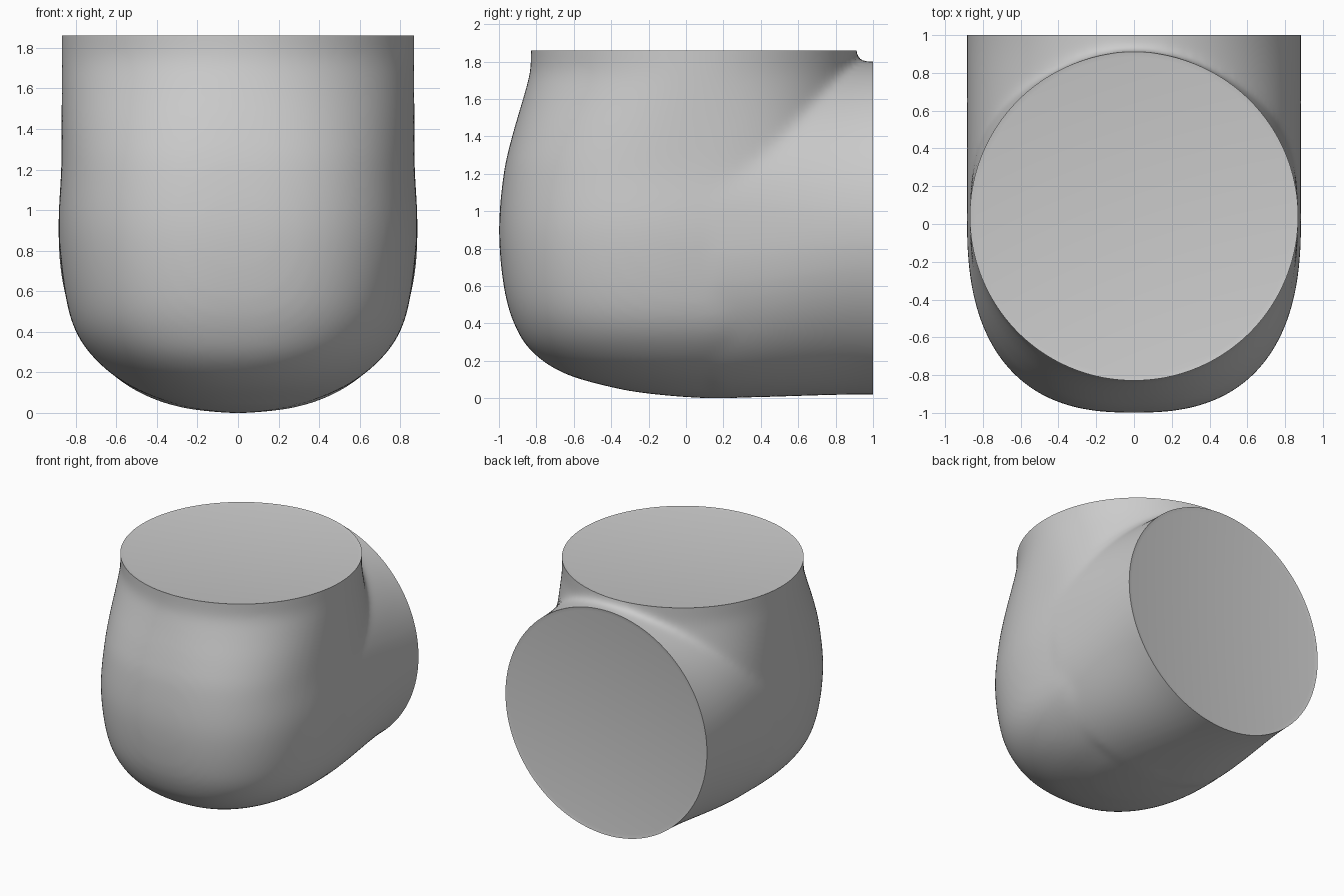
import bpy, bmesh, math
from mathutils import Vector

if "Cube" in bpy.data.objects:
    bpy.data.objects.remove(bpy.data.objects["Cube"])

N = 96


def loft(name, rings):
    """Skin a list of equal-length closed rings and close both ends."""
    bm = bmesh.new()
    vs = [[bm.verts.new(p) for p in r] for r in rings]
    for a, b in zip(vs, vs[1:]):
        for i in range(N):
            j = (i + 1) % N
            bm.faces.new((a[i], a[j], b[j], b[i]))
    bm.faces.new(vs[0])
    bm.faces.new(vs[-1])
    bmesh.ops.recalc_face_normals(bm, faces=bm.faces)
    me = bpy.data.meshes.new(name)
    bm.to_mesh(me)
    bm.free()
    ob = bpy.data.objects.new(name, me)
    bpy.context.collection.objects.link(ob)
    return ob


def spow(v, e):
    return math.copysign(abs(v) ** e, v)


def super_ring(n):
    """Unit superellipse points."""
    return [(spow(math.cos(2 * math.pi * i / N), 2 / n),
             spow(math.sin(2 * math.pi * i / N), 2 / n)) for i in range(N)]


def slice_ring(z, w, front, back, n):
    """Horizontal slice of the upright bulb."""
    c = 0.04 + 0.14 * max(0, 1 - z / 0.2)
    return [(w * u, c + (back - c if v > 0 else c - front) * v, z) for u, v in super_ring(n)]


def branch_ring(y):
    """Upright slice of the rear branch: full near the bulb, round at the mouth."""
    t = min(1, max(0, (y - 0.15) / 0.85))
    k = 1 - t * t * (3 - 2 * t)
    low = 0.02 - 0.018 * k
    mid = 0.91
    return [(0.885 * u, y, mid + (0.89 if v > 0 else mid - low) * v)
            for u, v in super_ring(2 + 0.4 * k)]


def catmull(keys, steps=5):
    """Smooth interpolation between key slices."""
    out = []
    for i in range(len(keys) - 1):
        p = [Vector(keys[max(0, min(len(keys) - 1, i + k))]) for k in (-1, 0, 1, 2)]
        for s in range(steps):
            t = s / steps
            out.append(0.5 * (2 * p[1] + (p[2] - p[0]) * t
                              + (2 * p[0] - 5 * p[1] + 4 * p[2] - p[3]) * t * t
                              + (3 * p[1] - p[0] - 3 * p[2] + p[3]) * t ** 3))
    return out + [Vector(keys[-1])]


# Upright bulb: z, half width, front y, back y, superellipse exponent
keys = [(0.0, 0.06, 0.11, 0.25, 2), (0.006, 0.12, 0.0, 0.3, 2), (0.02, 0.22, -0.16, 0.36, 2.05),
        (0.05, 0.34, -0.36, 0.42, 2.1), (0.13, 0.53, -0.645, 0.55, 2.25),
        (0.25, 0.69, -0.825, 0.65, 2.4), (0.4, 0.80, -0.92, 0.75, 2.5),
        (0.6, 0.855, -0.975, 0.85, 2.55), (0.9, 0.885, -1.0, 0.9, 2.55),
        (1.2, 0.872, -0.975, 0.91, 2.5), (1.4, 0.87, -0.93, 0.91, 2.35),
        (1.6, 0.87, -0.872, 0.91, 2.13), (1.74, 0.87, -0.835, 0.91, 2),
        (1.84, 0.87, -0.83, 0.91, 2), (2.0, 0.87, -0.83, 0.91, 2)]
body = loft("elbow_body", [slice_ring(*k) for k in catmull(keys)])

# Horizontal rear branch
branch = loft("rear_branch", [branch_ring(0.15 + 0.05 * i) for i in range(21)])

# Fuse, then remesh and smooth so the junction blends
m = body.modifiers.new("fuse", 'BOOLEAN')
m.operation, m.object, m.solver = 'UNION', branch, 'EXACT'
m = body.modifiers.new("remesh", 'REMESH')
m.mode, m.voxel_size = 'VOXEL', 0.022
m = body.modifiers.new("blend", 'SMOOTH')
m.factor, m.iterations = 0.5, 24
dg = bpy.context.evaluated_depsgraph_get()
mesh = bpy.data.meshes.new_from_object(body.evaluated_get(dg))
body.modifiers.clear()
body.data = mesh
bpy.data.objects.remove(branch)

# Trim both mouths flat and close each with a thin rim and cap
bm = bmesh.new()
bm.from_mesh(mesh)
for co, no in (((0, 0, 1.86), (0, 0, 1)), ((0, 1, 0), (0, 1, 0))):
    bmesh.ops.bisect_plane(bm, geom=bm.verts[:] + bm.edges[:] + bm.faces[:], dist=1e-5,
                           plane_co=co, plane_no=no, clear_outer=True)
    edges = [e for e in bm.edges if e.is_boundary]
    bmesh.ops.remove_doubles(bm, verts=list({v for e in edges for v in e.verts}), dist=0.002)
    edges = [e for e in bm.edges if e.is_boundary]
    caps = bmesh.ops.holes_fill(bm, edges=edges, sides=0)["faces"]
    bmesh.ops.recalc_face_normals(bm, faces=bm.faces)
    bmesh.ops.inset_individual(bm, faces=caps, thickness=0.03, depth=-0.006)
bm.to_mesh(mesh)
bm.free()

bpy.context.view_layer.objects.active = body
body.select_set(True)
bpy.ops.object.shade_smooth_by_angle(angle=math.radians(40))
